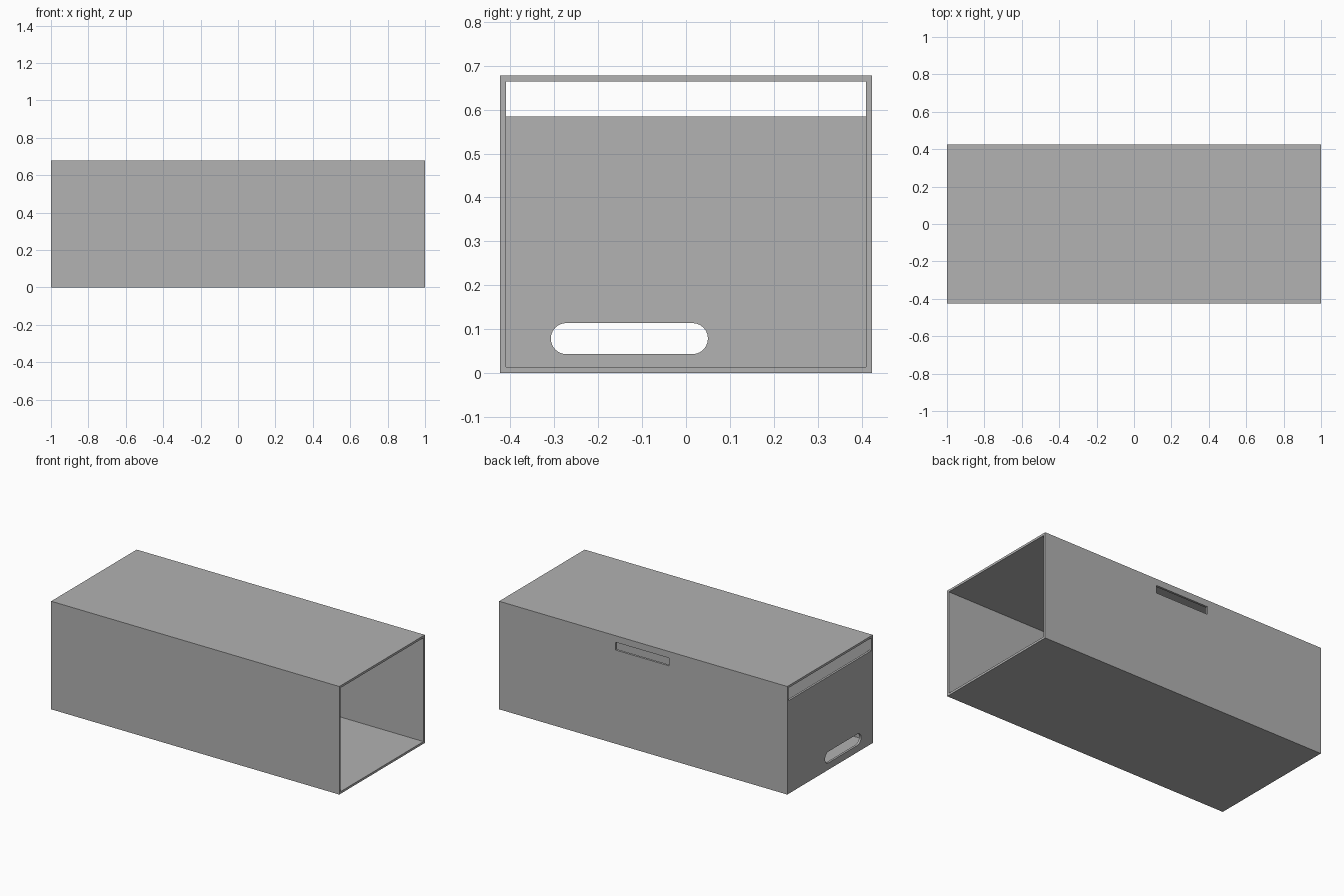
import bpy
import bmesh
from math import pi, sin, cos

if "Cube" in bpy.data.objects:
    bpy.data.objects.remove(bpy.data.objects["Cube"], do_unlink=True)

HALF_W, HEIGHT, WALL = 0.424, 0.678, 0.0138
INNER_W, INNER_TOP = HALF_W - WALL, HEIGHT - WALL
END_TOP = 0.584          # upper edge of the end panel
OVER = 0.1               # how far cutters reach past the surface

grey = bpy.data.materials.new("mid_grey")
grey.use_nodes = True
colour = (0.445, 0.445, 0.445, 1)
grey.diffuse_color = colour
grey.node_tree.nodes["Principled BSDF"].inputs["Base Color"].default_value = colour


def prism(name, outline, x0, x1):
    """Extrude a (y, z) outline along x from x0 to x1."""
    bm = bmesh.new()
    face = bm.faces.new([bm.verts.new((x0, y, z)) for y, z in outline])
    out = bmesh.ops.extrude_face_region(bm, geom=[face])
    moved = [v for v in out["geom"] if isinstance(v, bmesh.types.BMVert)]
    bmesh.ops.translate(bm, verts=moved, vec=(x1 - x0, 0, 0))
    bmesh.ops.recalc_face_normals(bm, faces=bm.faces)
    mesh = bpy.data.meshes.new(name)
    bm.to_mesh(mesh)
    bm.free()
    mesh.materials.append(grey)
    obj = bpy.data.objects.new(name, mesh)
    bpy.context.collection.objects.link(obj)
    return obj


def rect(y0, y1, z0, z1):
    return [(y0, z0), (y1, z0), (y1, z1), (y0, z1)]


def stadium(y0, y1, z0, z1, steps=12):
    r, mid = (z1 - z0) / 2, (z0 + z1) / 2
    right = [-pi / 2 + pi * i / steps for i in range(steps + 1)]
    return ([(y1 - r + r * cos(a), mid + r * sin(a)) for a in right] +
            [(y0 + r - r * cos(a), mid - r * sin(a)) for a in right])


# Outer block that becomes the thin-walled case
case = prism("case", rect(-HALF_W, HALF_W, 0, HEIGHT), -1, 1)

cutters = [
    # Hollow, open at the +x end
    prism("hollow", rect(-INNER_W, INNER_W, WALL, INNER_TOP), -1 + WALL, 1 + OVER),
    # Gap above the end panel
    prism("end_gap", rect(-INNER_W, INNER_W, END_TOP, INNER_TOP), -1 - OVER, -1 + 2 * WALL),
    # Rounded hand slot low in the end panel
    prism("end_slot", stadium(-0.308, 0.05, 0.043, 0.114), -1 - OVER, -1 + OVER),
    # Rectangular slot high in the back wall
    prism("back_slot", rect(HALF_W - OVER, HALF_W + OVER, 0.588, 0.637), -0.178, 0.193),
]

# Cut and discard the cutters
bpy.context.view_layer.objects.active = case
for cutter in cutters:
    cutter.hide_render = True
    mod = case.modifiers.new(cutter.name, "BOOLEAN")
    mod.operation, mod.solver, mod.object = "DIFFERENCE", "EXACT", cutter
    bpy.ops.object.modifier_apply(modifier=mod.name)
    bpy.data.objects.remove(cutter, do_unlink=True)

# Smooth only the rounded slot ends
bpy.ops.object.select_all(action="DESELECT")
case.select_set(True)
bpy.ops.object.shade_smooth_by_angle(angle=pi / 6)
